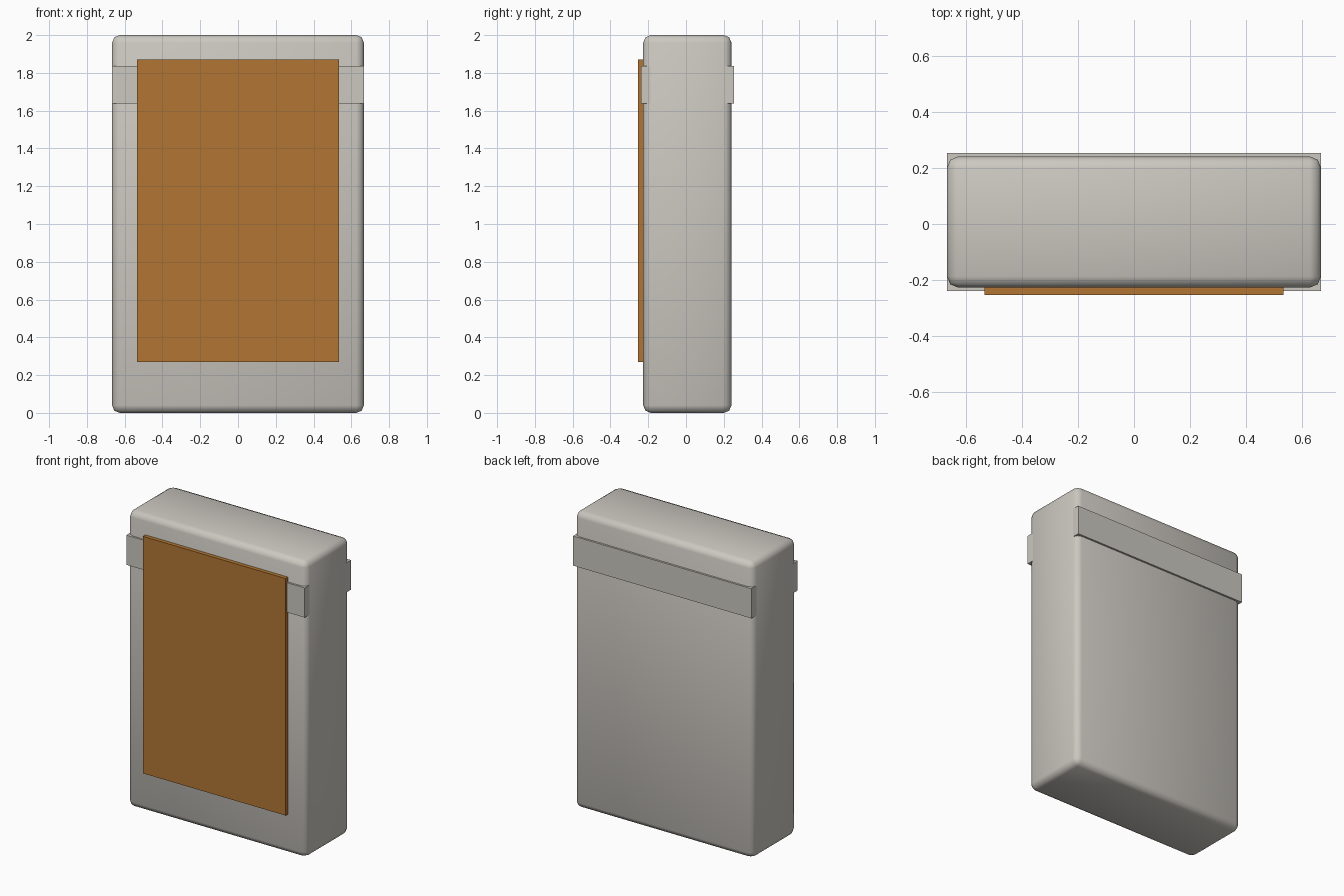
import bpy

default = bpy.data.objects.get("Cube")
if default:
    bpy.data.objects.remove(default, do_unlink=True)


def material(name, rgb):
    mat = bpy.data.materials.new(name)
    mat.use_nodes = True
    mat.diffuse_color = (*rgb, 1)
    mat.node_tree.nodes["Principled BSDF"].inputs["Base Color"].default_value = (*rgb, 1)
    return mat


def box(name, size, centre, mat):
    bpy.ops.mesh.primitive_cube_add(size=1, location=centre)
    obj = bpy.context.object
    obj.name = name
    obj.scale = size
    bpy.ops.object.transform_apply(location=False, rotation=False, scale=True)
    obj.data.materials.append(mat)
    return obj


shell_grey = material("warm light grey", (0.60, 0.575, 0.53))
band_grey = material("pale grey", (0.60, 0.58, 0.53))
panel_brown = material("amber brown", (0.445, 0.18, 0.033))

# Rounded, fully smooth-shaded case
case = box("case", (1.333, 0.467, 2.0), (0, 0.007, 1.0), shell_grey)
bevel = case.modifiers.new("rounded edges", "BEVEL")
bevel.width = 0.04
bevel.segments = 2
bevel.harden_normals = False
bpy.ops.object.shade_smooth()

# Lid band, its ends just inside the case sides
box("lid_band", (1.332, 0.493, 0.2), (0, 0.007, 1.737), band_grey)

# Raised front panel
box("front_panel", (1.067, 0.03, 1.6), (0, -0.238, 1.07), panel_brown)
